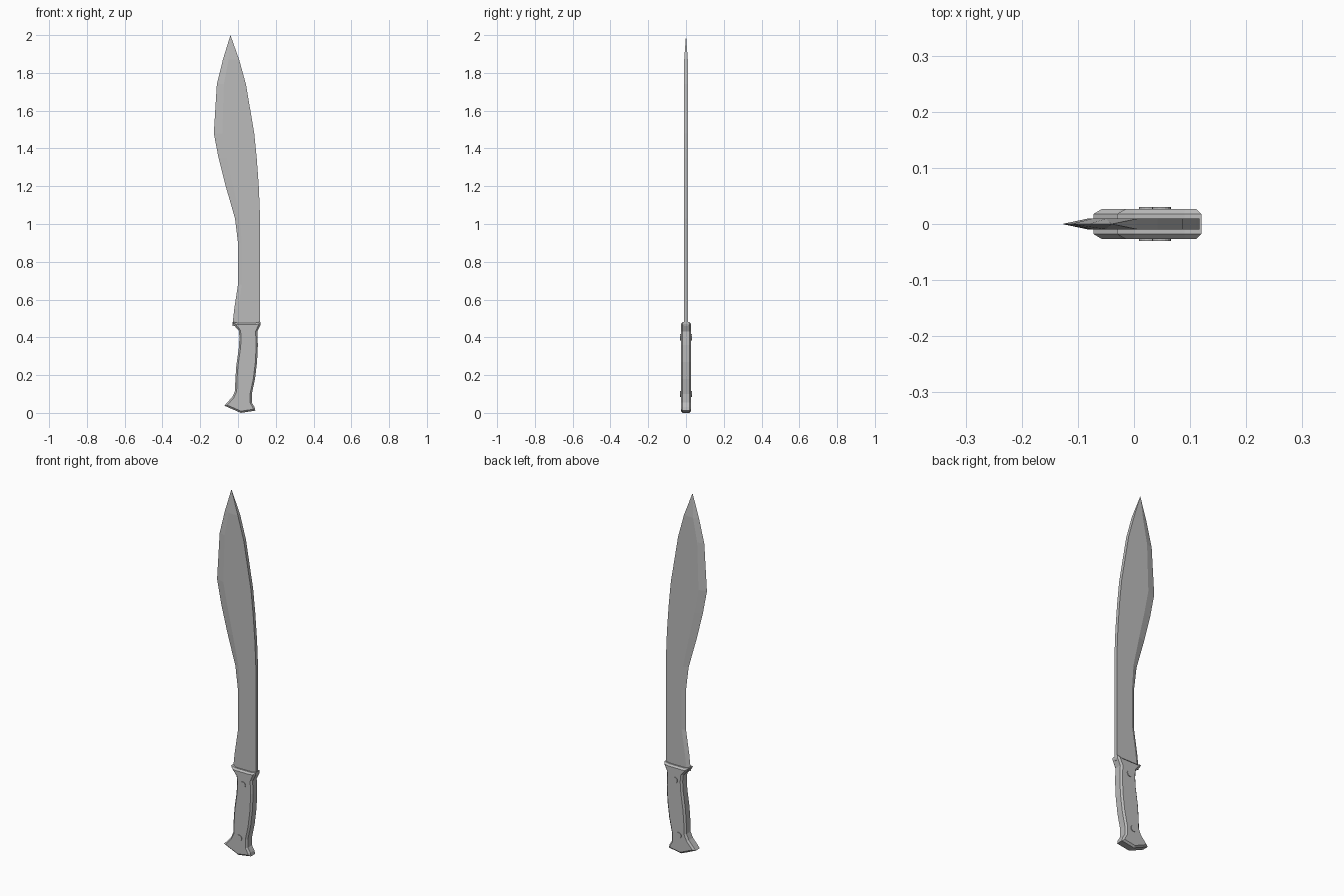
import bpy, bmesh
from mathutils import Matrix

if "Cube" in bpy.data.objects:
    bpy.data.objects.remove(bpy.data.objects["Cube"], do_unlink=True)

# One plain steel grey for every part
steel = bpy.data.materials.new("steel_grey")
steel.use_nodes = True
colour = (0.5, 0.5, 0.5, 1)
steel.diffuse_color = colour
steel.node_tree.nodes["Principled BSDF"].inputs["Base Color"].default_value = colour


def finish(bm, name):
    bmesh.ops.recalc_face_normals(bm, faces=bm.faces[:])
    mesh = bpy.data.meshes.new(name)
    bm.to_mesh(mesh)
    bm.free()
    mesh.materials.append(steel)
    obj = bpy.data.objects.new(name, mesh)
    bpy.context.collection.objects.link(obj)
    return obj


# Blade: sections of height, cutting edge x, spine x and ground bevel width
def build_blade():
    half = 0.0095
    sections = [
        (0.46, -0.03, 0.117, 0.02), (0.55, -0.02, 0.117, 0.02),
        (0.68, 0, 0.117, 0.02), (0.9, 0, 0.117, 0.02),
        (1.03, -0.016, 0.117, 0.027), (1.2, -0.065, 0.11, 0.04),
        (1.35, -0.103, 0.099, 0.045), (1.48, -0.128, 0.086, 0.045),
        (1.74, -0.112, 0.042, 0.037), (1.87, -0.08, 0.006, 0.03),
    ]
    bm = bmesh.new()
    rings = []
    for z, edge, spine, width in sections:
        ring = [(edge, 0), (edge + width, -half), (spine, -half),
                (spine, half), (edge + width, half)]
        rings.append([bm.verts.new((x, y, z)) for x, y in ring])
    count = len(rings[0])
    for low, high in zip(rings, rings[1:]):
        for i in range(count):
            j = (i + 1) % count
            bm.faces.new((low[i], low[j], high[j], high[i]))
    # Point
    tip = bm.verts.new((-0.04, 0, 2))
    for i in range(count):
        bm.faces.new((rings[-1][i], rings[-1][(i + 1) % count], tip))
    bm.faces.new(rings[0])
    finish(bm, "blade")


# Handle: extruded outline with chamfered rims
def build_handle():
    side, rim = 0.018, 0.009
    edge_side = [(-0.03, 0.482), (-0.022, 0.465), (0.004, 0.435), (0.008, 0.4),
                 (0.004, 0.34), (-0.009, 0.25), (-0.014, 0.18),
                 (-0.016, 0.115), (-0.03, 0.085), (-0.072, 0.038)]
    spine_side = [(0.015, 0), (0.092, 0.012), (0.088, 0.03), (0.073, 0.055),
                  (0.073, 0.1), (0.09, 0.18), (0.101, 0.27), (0.105, 0.36),
                  (0.102, 0.43), (0.12, 0.468), (0.12, 0.482), (0.09, 0.476),
                  (0, 0.476)]
    bm = bmesh.new()
    outline = edge_side + spine_side
    front = [bm.verts.new((x, -side, z)) for x, z in outline]
    back = [bm.verts.new((x, side, z)) for x, z in outline]
    caps = [bm.faces.new(front), bm.faces.new(back[::-1])]
    for i in range(len(outline)):
        j = (i + 1) % len(outline)
        bm.faces.new((front[j], front[i], back[i], back[j]))
    bmesh.ops.recalc_face_normals(bm, faces=bm.faces[:])
    for cap in caps:
        bmesh.ops.inset_region(bm, faces=[cap], thickness=rim, depth=0,
                               use_even_offset=True)
        direction = 1 if cap.calc_center_median().y > 0 else -1
        for v in cap.verts:
            v.co.y = direction * (side + rim)
    finish(bm, "handle")


# Rivets: short pins that pass through the handle
def build_rivet(name, x, z):
    bm = bmesh.new()
    bmesh.ops.create_cone(bm, cap_ends=True, segments=16, radius1=0.017,
                          radius2=0.017, depth=0.061,
                          matrix=Matrix.Translation((x, 0, z)) @ Matrix.Rotation(1.5708, 4, "X"))
    finish(bm, name)


build_blade()
build_handle()
build_rivet("upper_rivet", 0.049, 0.4)
build_rivet("lower_rivet", 0.026, 0.1)
